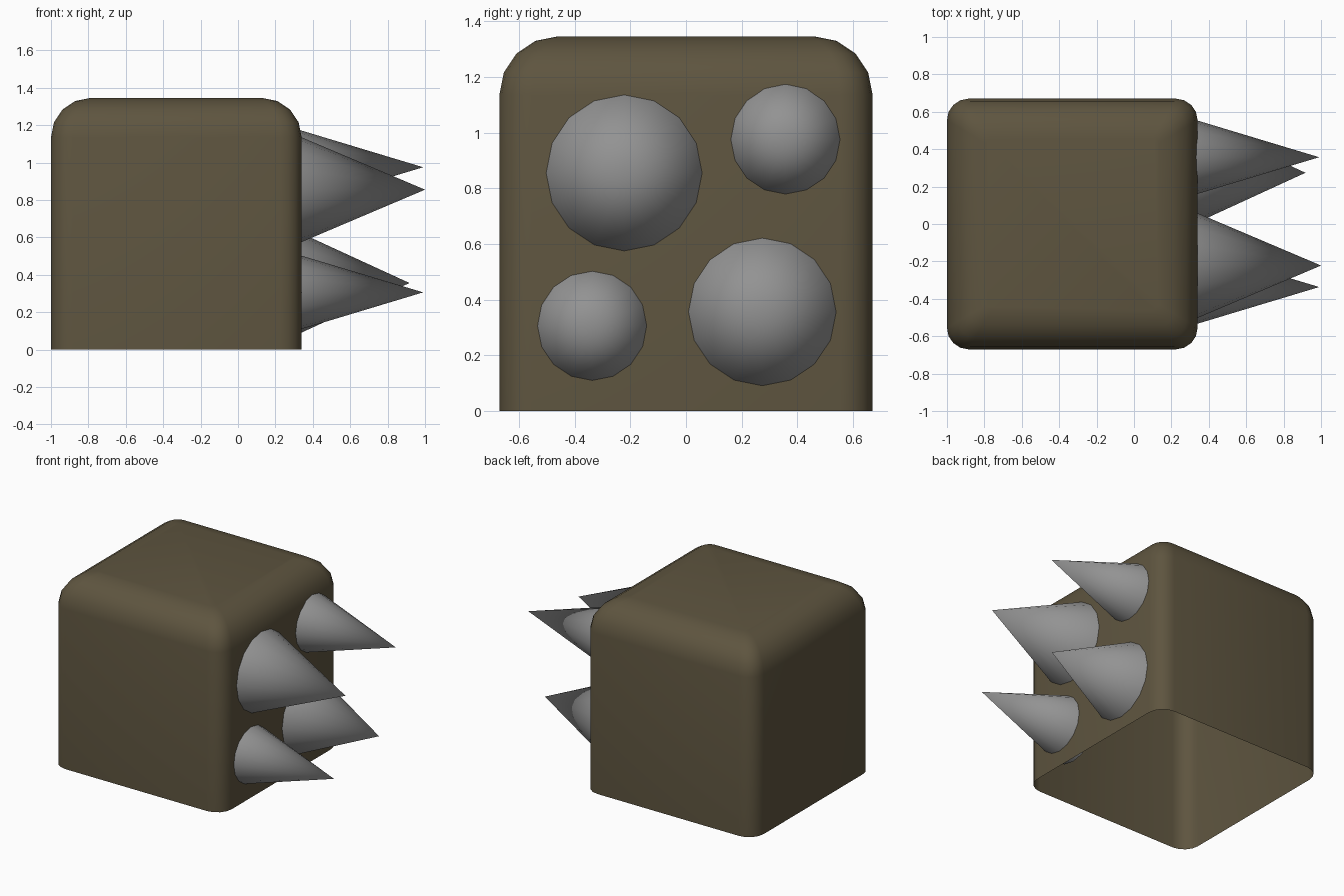
import bpy, bmesh, math
from mathutils import Matrix

if "Cube" in bpy.data.objects:
    bpy.data.objects.remove(bpy.data.objects["Cube"])


def material(name, rgb):
    m = bpy.data.materials.new(name)
    m.diffuse_color = (*rgb, 1)
    m.use_nodes = True
    m.node_tree.nodes["Principled BSDF"].inputs["Base Color"].default_value = m.diffuse_color
    return m


brown = material("dark brown", (0.112, 0.090, 0.050))
grey = material("stone grey", (0.29, 0.29, 0.29))


def finish(bm, name, mat, angle):
    me = bpy.data.meshes.new(name)
    bm.to_mesh(me)
    bm.free()
    me.materials.append(mat)
    ob = bpy.data.objects.new(name, me)
    bpy.context.collection.objects.link(ob)
    bpy.ops.object.select_all(action='DESELECT')
    ob.select_set(True)
    bpy.context.view_layer.objects.active = ob
    bpy.ops.object.shade_smooth_by_angle(angle=math.radians(angle))
    return ob


# Block: rounded-square rings stacked upward, closed on top, open underneath
HALF, HEIGHT, CX = 0.67, 1.345, -0.33
EDGE, TOP, SEG = 0.115, 0.21, 4


def ring(bm, half, radius, z):
    verts = []
    for k in range(4):
        a0 = k * math.pi / 2
        sx = 1 if k in (0, 3) else -1
        sy = 1 if k in (0, 1) else -1
        for i in range(SEG + 1):
            a = a0 + i / SEG * math.pi / 2
            verts.append(bm.verts.new((CX + sx * (half - radius) + radius * math.cos(a),
                                       sy * (half - radius) + radius * math.sin(a), z)))
    return verts


bm = bmesh.new()
rings = [ring(bm, HALF, EDGE, 0)]
for i in range(SEG + 1):
    a = i / SEG * math.pi / 2
    inset = TOP * (1 - math.cos(a))
    rings.append(ring(bm, HALF - inset, EDGE - 0.085 * inset / TOP,
                      HEIGHT - TOP + TOP * math.sin(a)))
for lo, hi in zip(rings, rings[1:]):
    n = len(lo)
    for j in range(n):
        bm.faces.new((lo[j], lo[(j + 1) % n], hi[(j + 1) % n], hi[j]))
bm.faces.new(rings[-1])
finish(bm, "block", brown, 40)

# Spikes: y, z, radius at the wall, tip x, depth sunk behind the wall
WALL = CX + HALF
SPIKES = [(-0.222, 0.855, 0.28, 1.0, 0.04),
          (0.357, 0.975, 0.196, 0.99, 0.115),
          (-0.337, 0.306, 0.196, 0.99, 0.115),
          (0.274, 0.356, 0.265, 0.917, 0.04)]
for n, (y, z, r, tip, sink) in enumerate(SPIKES):
    length = tip - WALL + sink
    base_r = r * length / (tip - WALL)
    bm = bmesh.new()
    bmesh.ops.create_cone(bm, cap_ends=True, segments=16, radius1=base_r, radius2=0,
                          depth=length,
                          matrix=Matrix.Translation((tip - length / 2, y, z))
                          @ Matrix.Rotation(math.pi / 2, 4, 'Y'))
    bmesh.ops.remove_doubles(bm, verts=bm.verts, dist=1e-4)
    finish(bm, f"spike_{n + 1}", grey, 60)
